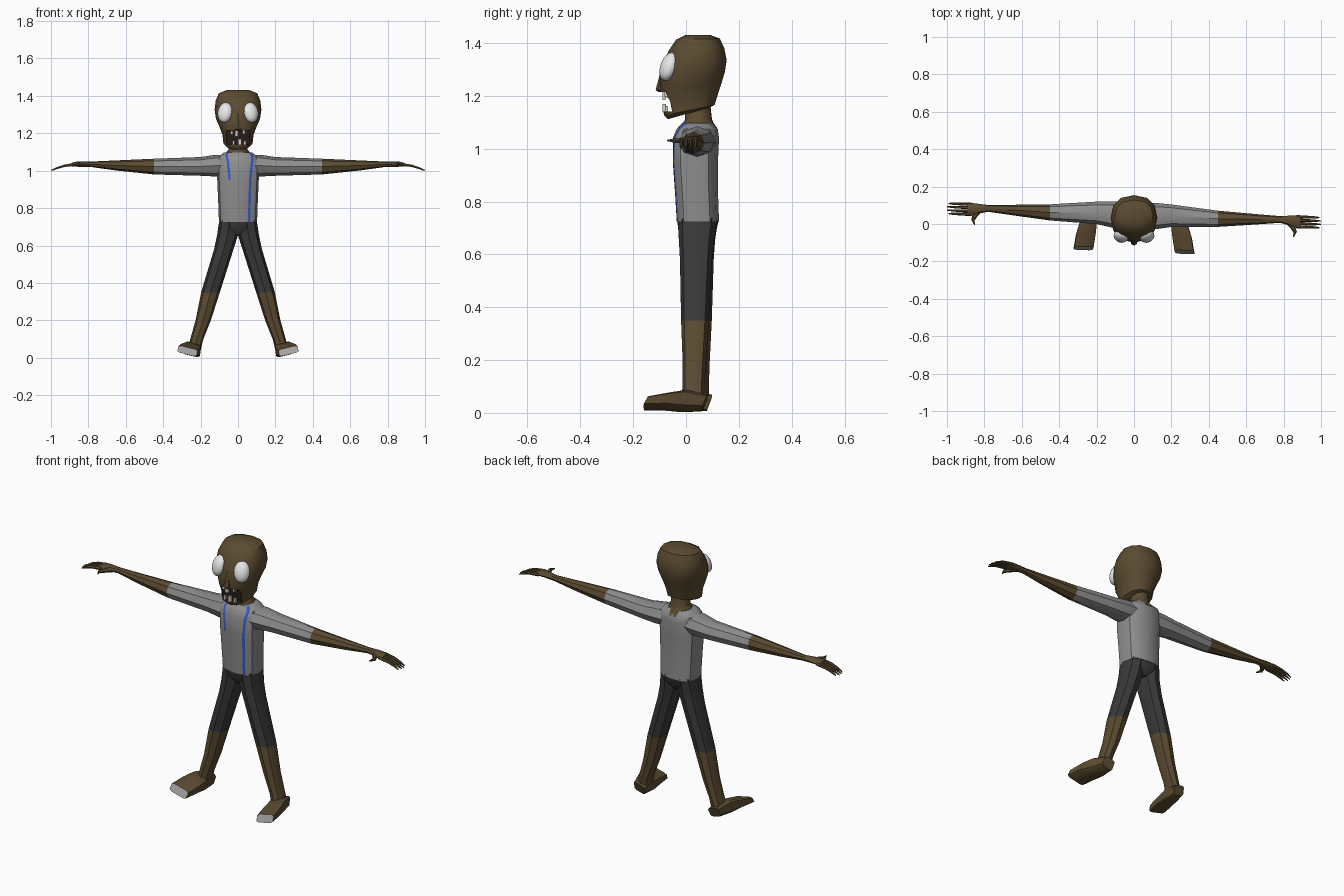
import bpy, bmesh, math
from mathutils import Vector as V

if "Cube" in bpy.data.objects:
    bpy.data.objects.remove(bpy.data.objects["Cube"])


def material(name, r, g, b):
    m = bpy.data.materials.new(name)
    m.diffuse_color = (r, g, b, 1)
    m.use_nodes = True
    m.node_tree.nodes["Principled BSDF"].inputs["Base Color"].default_value = m.diffuse_color
    return m


SKIN = material("brown skin", .105, .07, .03)
SHIRT = material("grey shirt", .27, .27, .27)
PANTS = material("charcoal trousers", .042, .042, .043)
BLUE = material("blue strap", .04, .10, .58)
WHITE = material("eye white", .80, .80, .80)
DARK = material("dark mouth", .018, .012, .008)
TOE = material("light grey toe", .36, .36, .36)
TOOTH = material("tooth", .65, .63, .56)

TWIST = .038   # the body is turned slightly, one hand further forward


def finish(name, bm, mats, rule=None, twist=TWIST):
    bmesh.ops.recalc_face_normals(bm, faces=bm.faces[:])
    for f in bm.faces:
        f.material_index = rule(f) if rule else 0
    for v in bm.verts:
        v.co.y -= twist * v.co.x
    me = bpy.data.meshes.new(name)
    bm.to_mesh(me)
    bm.free()
    for m in mats:
        me.materials.append(m)
    ob = bpy.data.objects.new(name, me)
    bpy.context.collection.objects.link(ob)
    return ob


def power(a, p):
    return math.copysign(abs(a) ** p, a)


def loft(name, rings, mats, n=8, p=1.0, phase=0.0, rule=None, twist=TWIST):
    """Skin over rings given as (centre, half axis u, half axis v)."""
    bm = bmesh.new()
    loops = []
    for c, u, v in rings:
        loop = []
        for k in range(n):
            t = 2 * math.pi * (k + phase) / n
            loop.append(bm.verts.new(V(c) + V(u) * power(round(math.cos(t), 6), p)
                                     + V(v) * power(round(math.sin(t), 6), p)))
        loops.append(loop)
    for a, b in zip(loops, loops[1:]):
        for k in range(n):
            j = (k + 1) % n
            bm.faces.new((a[k], a[j], b[j], b[k]))
    bm.faces.new(loops[0])
    bm.faces.new(loops[-1])
    return finish(name, bm, mats, rule, twist)


def level(z, hx, y0, y1, x=0, zb=None):
    """Roughly horizontal ring; zb is the height at the back."""
    zb = z if zb is None else zb
    return ((x, (y0 + y1) / 2, (z + zb) / 2), (hx, 0, 0),
            (0, (y1 - y0) / 2, (zb - z) / 2))


# Torso with shirt
TORSO = [(.725, .102, -.035, .125), (.84, .106, -.042, .121), (.95, .111, -.05, .121),
         (1.04, .112, -.05, .125), (1.075, .105, -.035, .12), (1.097, .075, -.015, .10)]
loft("shirt_torso", [level(*r) for r in TORSO], [SHIRT], n=12, p=.7)
loft("trouser_seat", [level(.73, .101, -.034, .124), level(.69, .10, -.028, .115),
                      level(.655, .06, -.005, .09)], [PANTS], n=12, p=.7)
# Neck with bare collar
loft("neck", [level(1.07, .062, -.04, .126), level(1.1, .062, -.012, .105),
              level(1.112, .05, -.005, .10), level(1.16, .048, -.005, .095)], [SKIN], n=10)


# Thin straps lying on the chest
def strap(name, pts, width=.013):
    bm = bmesh.new()
    rows = []
    for i, x in pts:
        z, hx, y0, y1 = TORSO[i]
        row = []
        for xx in (x - width / 2, x + width / 2):
            s = (1 - (abs(xx) / hx) ** (2 / .7)) ** .35
            row.append(bm.verts.new(((xx), (y0 + y1) / 2 - (y1 - y0) / 2 * s - .002, z)))
        rows.append(row)
    for a, b in zip(rows, rows[1:]):
        bm.faces.new((a[0], a[1], b[1], b[0]))
    return finish(name, bm, [BLUE])


strap("strap_left", [(2, -.045), (3, -.053), (4, -.060), (5, -.062)])
strap("strap_right", [(0, .060), (1, .062), (2, .066), (3, .074), (4, .078), (5, .064)])

for s, side in ((-1, "left"), (1, "right")):
    # Leg with trousers ending at the knee
    leg = [(.735, .047, .053, -.03, .12), (.655, .056, .056, -.025, .108),
           (.58, .076, .052, -.02, .102), (.35, .147, .05, -.013, .092),
           (.2, .186, .041, -.006, .083), (.1, .220, .035, -.005, .078), (.035, .238, .037, -.01, .078)]
    loft(side + "_leg", [level(z, h, a, b, s * x) for z, x, h, a, b in leg], [PANTS, SKIN],
         n=8, p=.85, rule=lambda f: int(f.calc_center_median().z < .35))
    # Foot, rolled outwards, with a pale toe end
    foot = [(.08, .235, .033, .038, .026), (.0, .245, .046, .045, .036),
            (-.06, .257, .052, .043, .027), (-.14, .27, .053, .036, .019)]
    loft(side + "_foot", [((s * x, y, z), (s * w, 0, w * .24), (-.004 * s, .010, h * 1.0))
                          for y, x, w, z, h in foot], [SKIN, TOE], n=8, p=.4, phase=.5,
         rule=lambda f: int(f.calc_center_median().y < -.125 and len(f.verts) > 4))
    # Arm with sleeve, and palm
    arm = [(.05, 1.03, .055, .042, .072), (.12, 1.027, .058, .047, .07), (.2, 1.023, .05, .052, .06),
           (.45, 1.022, .042, .045, .043), (.65, 1.028, .027, .05, .028), (.78, 1.034, .015, .054, .018),
           (.83, 1.036, .014, .05, .026), (.86, 1.036, .013, .046, .033), (.89, 1.032, .010, .045, .033)]
    loft(side + "_arm", [((s * x, y, z), (0, hy, 0), (0, 0, hz)) for x, z, hz, y, hy in arm],
         [SHIRT, SKIN], n=8, rule=lambda f: int(abs(f.calc_center_median().x) > .45))
    # Fingers and thumb
    for i in range(4):
        y = .018 + .018 * i
        tip = 1.0 if i in (1, 2) else .992
        path = [(.87, 1.034, .009), (.93, 1.026, .0075), (.97, 1.013, .006), (tip, 1.002, .003)]
        loft(f"{side}_finger_{i + 1}", [((s * x, y, z), (0, r, 0), (0, 0, r)) for x, z, r in path],
             [SKIN], n=6)
    path = [(.82, .045, .013), (.85, .012, .012), (.862, -.012, .009), (.852, -.038, .003)]
    loft(side + "_thumb", [((s * x, y, 1.031), (s * r, r * .4, 0), (0, 0, r)) for x, y, r in path],
         [SKIN], n=6)

# Head: tapered skull with a tilted jaw line
HEAD = [(1.112, .06, -.068, .085, 0, 1.155), (1.126, .078, -.083, .108, 0, 1.165),
        (1.175, .083, -.092, .122, 0, 1.21), (1.215, .098, -.10, .135, 0, 1.25),
        (1.265, .118, -.098, .147, 0, 1.29), (1.32, .125, -.088, .154, 0, 1.335),
        (1.37, .119, -.066, .145, 0, 1.38), (1.412, .102, -.038, .128, 0, 1.417),
        (1.431, .06, .0, .09, 0, 1.431)]
head = loft("head", [level(*r) for r in HEAD], [SKIN, DARK], n=12, p=.85, twist=0)


def box(name, centre, size, mats, index=0):
    bm = bmesh.new()
    bmesh.ops.create_cube(bm, size=1)
    for v in bm.verts:
        v.co = V(centre) + V(a * b for a, b in zip(v.co, size))
    return finish(name, bm, mats, lambda f: index, 0)


# Open mouth cut into the face
cutter = box("mouth_cutter", (0, -.125, 1.177), (.122, .16, .074), [SKIN, DARK], 1)
cutter.hide_render = True
mod = head.modifiers.new("mouth", "BOOLEAN")
mod.object = cutter
mod.operation = "DIFFERENCE"
mod.solver = "EXACT"
bpy.context.view_layer.objects.active = head
bpy.ops.object.modifier_apply(modifier=mod.name)
bpy.data.objects.remove(cutter)

# Crooked teeth
for i, (x, z, w, h) in enumerate([(-.034, 1.203, .014, .02), (-.008, 1.199, .018, .03),
                                  (.03, 1.205, .013, .018), (-.024, 1.150, .013, .022),
                                  (.010, 1.154, .018, .03), (.035, 1.149, .013, .02)]):
    box(f"tooth_{i + 1}", (x, -.086 + abs(x) * .35, z), (w, .012, h), [TOOTH])

# Nose wedge
loft("nose", [level(1.305, .008, -.094, -.07), level(1.245, .014, -.109, -.08),
              level(1.222, .02, -.115, -.08), level(1.214, .012, -.104, -.08)],
     [SKIN], n=6, phase=.5, twist=0)

# Bulging eyes, turned a little outwards
for s, side in ((-1, "left"), (1, "right")):
    bm = bmesh.new()
    bmesh.ops.create_uvsphere(bm, u_segments=16, v_segments=10, radius=1)
    for v in bm.verts:
        a, b, c = v.co.x * .041, v.co.y * .032, v.co.z * .054
        b += c * .25
        t = s * math.radians(22)
        v.co = (s * .069 + a * math.cos(t) - b * math.sin(t),
                -.065 + a * math.sin(t) + b * math.cos(t), 1.311 + c)
    finish(side + "_eye", bm, [WHITE], twist=0)

# Soft shading with crisp corners
bpy.ops.object.select_all(action="SELECT")
bpy.context.view_layer.objects.active = head
bpy.ops.object.shade_smooth_by_angle(angle=math.radians(38))
